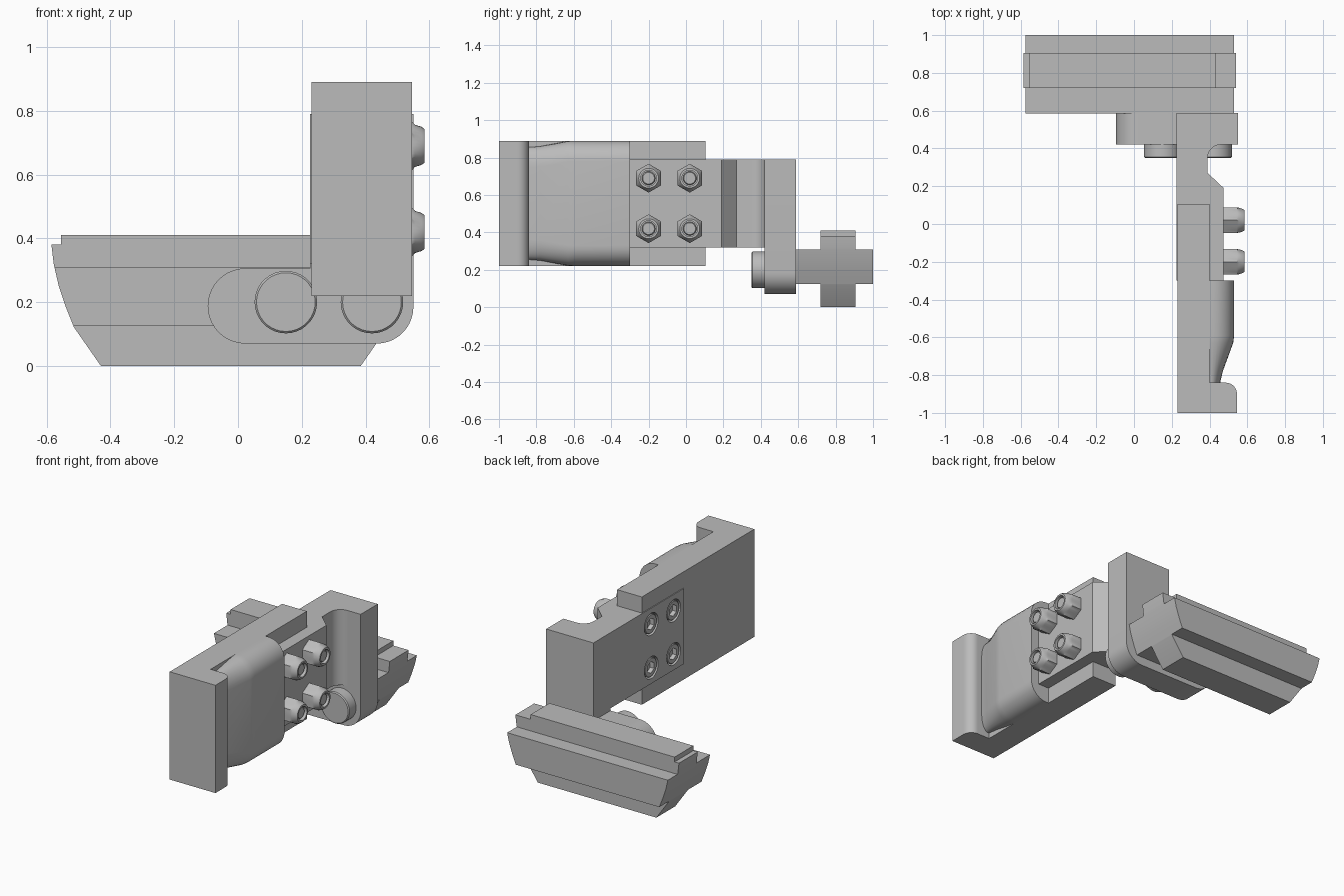
import bpy, bmesh
from math import sin, cos, pi, radians

if "Cube" in bpy.data.objects:
    bpy.data.objects.remove(bpy.data.objects["Cube"], do_unlink=True)

GREY = (0.5, 0.5, 0.5, 1)
steel = bpy.data.materials.new("plain grey steel")
steel.use_nodes = True
steel.diffuse_color = GREY
next(n for n in steel.node_tree.nodes if n.type == 'BSDF_PRINCIPLED').inputs["Base Color"].default_value = GREY


def loft(name, rings):
    """Skin matching rings of points and cap both ends."""
    bm = bmesh.new()
    loops = [[bm.verts.new(p) for p in ring] for ring in rings]
    n = len(loops[0])
    for a, b in zip(loops, loops[1:]):
        for i in range(n):
            j = (i + 1) % n
            bm.faces.new((a[i], a[j], b[j], b[i]))
    bm.faces.new(loops[0])
    bm.faces.new(loops[-1])
    bmesh.ops.recalc_face_normals(bm, faces=bm.faces)
    mesh = bpy.data.meshes.new(name)
    bm.to_mesh(mesh)
    bm.free()
    mesh.materials.append(steel)
    mesh.shade_smooth()
    mesh.set_sharp_from_angle(angle=radians(28))
    ob = bpy.data.objects.new(name, mesh)
    bpy.context.collection.objects.link(ob)
    return ob


def prism(name, axis, pts, lo, hi):
    """Extrude a 2D outline along an axis."""
    put = {'x': lambda p, d: (d, p[0], p[1]),
           'y': lambda p, d: (p[0], d, p[1]),
           'z': lambda p, d: (p[0], p[1], d)}[axis]
    return loft(name, [[put(p, d) for p in pts] for d in (lo, hi)])


def arc(cx, cy, r, a0, a1, n=10):
    return [(cx + r * cos(radians(a0 + (a1 - a0) * i / n)),
             cy + r * sin(radians(a0 + (a1 - a0) * i / n))) for i in range(n + 1)]


def turned(name, axis, u, v, steps, n=36):
    """Stack of round or hexagonal rings; each step is (position, radius, is_hex)."""
    rings = []
    for d, r, is_hex in steps:
        ring = []
        for i in range(n):
            t = 2 * pi * i / n
            k = r
            if is_hex:  # corners point along the second direction
                k = r * cos(pi / 6) / cos((t + pi / 6) % (pi / 3) - pi / 6)
            p, q = u + k * cos(t), v + k * sin(t)
            ring.append((d, p, q) if axis == 'x' else (p, d, q))
        rings.append(ring)
    return loft(name, rings)


def boolean(ob, cutter, op):
    m = ob.modifiers.new("cut", 'BOOLEAN')
    m.object, m.operation, m.solver = cutter, op, 'EXACT'
    bpy.context.view_layer.objects.active = ob
    bpy.ops.object.modifier_apply(modifier=m.name)
    bpy.data.objects.remove(cutter, do_unlink=True)
    ob.data.shade_smooth()
    ob.data.set_sharp_from_angle(angle=radians(28))


# Clamp plate, notched at its back end to hold the bracket arm
prism("clamp_plate", 'x', [(-1, .22), (.105, .22), (.105, .32), (-.3, .32),
                           (-.3, .79), (.105, .79), (.105, .89), (-1, .89)], .23, .40)
# Front lip with a rounded inner corner
prism("clamp_lip", 'z', [(.40, -1), (.545, -1)] + arc(.485, -.90, .06, 0, 90)
      + [(.40, -.84)], .22, .89)

# Swollen pad with rounded upper and lower edges
MID = .555


def pad_ring(y, top, half):
    r = .11 * (top - .40) / .13
    pts = [(.40, MID - half)]
    for sign, span in ((-1, range(9)), (1, range(8, -1, -1))):
        for i in span:
            t = pi / 2 * i / 8
            pts.append((top - r + r * sin(t), MID + sign * (half - .11 + .11 * cos(t))))
    pts.append((.40, MID + half))
    return [(x, y, z) for x, z in pts]


loft("clamp_pad", [pad_ring(*s) for s in ((-.845, .455, .30), (-.78, .47, .305),
                                          (-.63, .525, .333), (-.59, .53, .335),
                                          (-.3, .53, .335))])

# Bracket arm with a waist between the foot and the bolted flat
arm = prism("bracket_arm", 'z', [(.225, .42), (.225, -.3), (.475, -.3), (.475, .19),
                                 (.39, .27)] + arc(.46, .35, .07, 180, 90), .32, .79)
# L-shaped bracket foot
prism("bracket_foot", 'y', [(.225, .79), (.225, .305)] + arc(.023, .188, .118, 90, 270, 20)
      + arc(.435, .185, .115, -90, 0) + [(.55, .79)], .42, .588)

# Four through bolts: sunk socket heads on one side, collared nuts on the other
for y in (-.2, .02):
    for z in (.42, .69):
        hole = turned("bolt_hole", 'x', y, z, [(.2, .068, 0), (.27, .068, 0)])
        boolean(arm, hole, 'DIFFERENCE')
        turned("bolt_head", 'x', y, z, [(.275, .06, 0), (.232, .06, 0), (.228, .056, 0),
                                        (.228, .036, 1), (.255, .036, 1)])
        turned("lock_nut", 'x', y, z, [(.47, .077, 1), (.545, .077, 1), (.555, .066, 0),
                                       (.575, .06, 0), (.585, .053, 0), (.585, .042, 0),
                                       (.56, .042, 0)])
        turned("bolt_tip", 'x', y, z, [(.55, .036, 0), (.57, .036, 0), (.575, .031, 0)])

# Two large round screw heads on the foot
for x in (.15, .42):
    turned("foot_screw", 'y', x, .2, [(.425, .098, 0), (.356, .098, 0), (.35, .092, 0)])

# Cross-section rail, trimmed to a boat-shaped side outline
rail = prism("rail", 'x', [(.585, .125), (.72, .125), (.72, 0), (.905, 0), (.905, .125),
                           (1, .125), (1, .308), (.905, .308), (.905, .42), (.72, .42),
                           (.72, .308), (.585, .308)], -.7, .7)
side = [(-.43, 0), (-.515, .122), (-.54, .185), (-.562, .25), (-.578, .32), (-.585, .38)]
right = [(-.045 - x, z) for x, z in side]
trim = prism("rail_trim", 'y', side + [(-.555, .38), (-.555, .41), (.435, .41), (.435, .38)]
             + right[::-1], .5, 1.1)
boolean(rail, trim, 'INTERSECT')
